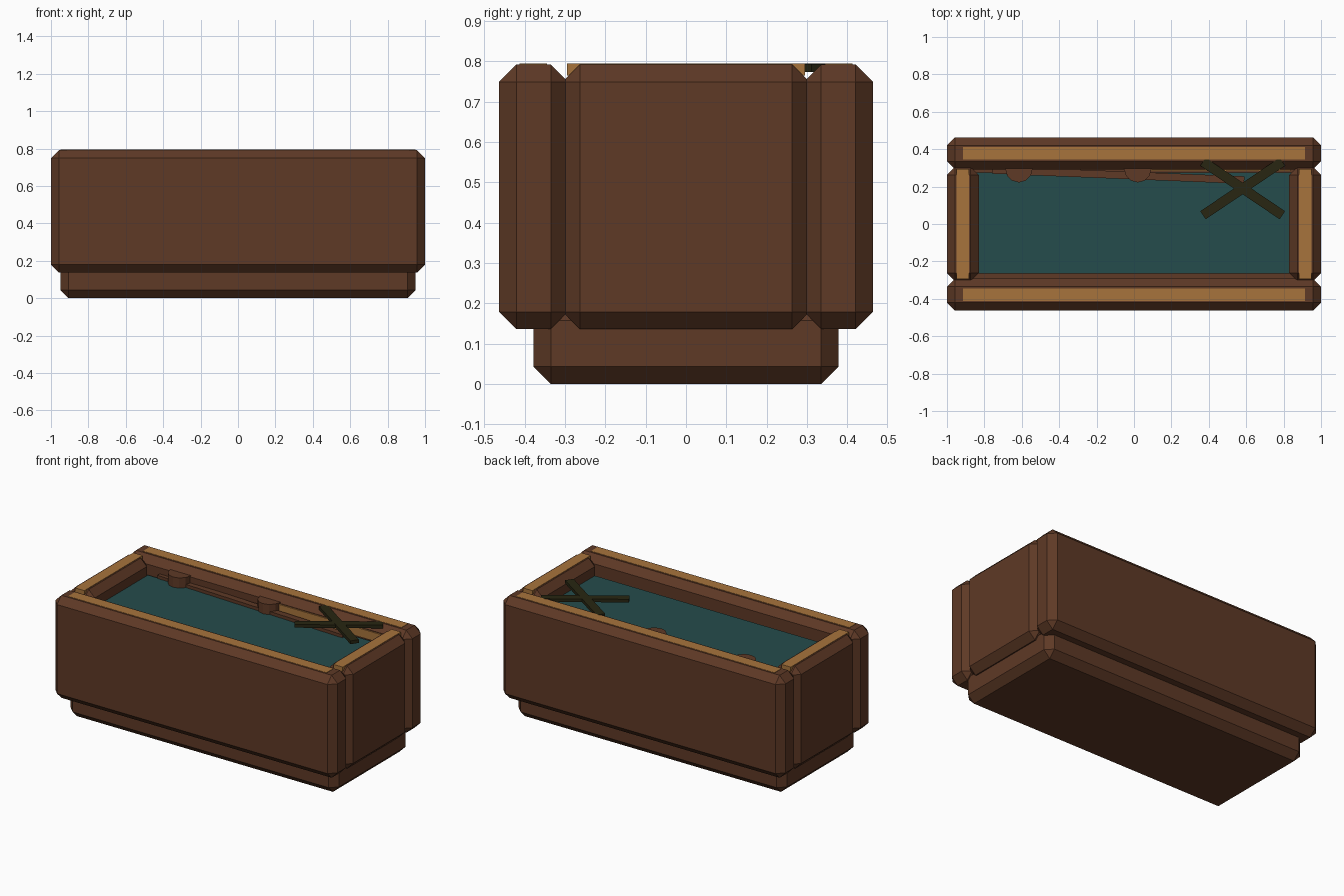
import bpy, bmesh, math
from mathutils import Matrix

if "Cube" in bpy.data.objects:
    bpy.data.objects.remove(bpy.data.objects["Cube"])


def material(name, rgb):
    m = bpy.data.materials.new(name)
    m.diffuse_color = (*rgb, 1)
    m.use_nodes = True
    m.node_tree.nodes["Principled BSDF"].inputs["Base Color"].default_value = m.diffuse_color
    return m


WOOD = material("dark_brown_wood", (0.112, 0.041, 0.019))
TRIM = material("ochre_trim", (0.39, 0.175, 0.045))
WATER = material("deep_teal", (0.018, 0.072, 0.072))
OLIVE = material("dark_olive", (0.021, 0.019, 0.006))


def finish(name, bm, mat):
    me = bpy.data.meshes.new(name)
    bm.to_mesh(me)
    bm.free()
    me.materials.append(mat)
    ob = bpy.data.objects.new(name, me)
    bpy.context.collection.objects.link(ob)
    return ob


def box(name, lo, hi, mat, bevel=0.0, turn=0.0):
    """Box between two corners, optionally chamfered and turned about its own centre."""
    size = [b - a for a, b in zip(lo, hi)]
    mid = [(a + b) / 2 for a, b in zip(lo, hi)]
    bm = bmesh.new()
    bmesh.ops.create_cube(bm, size=1, matrix=Matrix.Diagonal((*size, 1)))
    if bevel:
        bmesh.ops.bevel(bm, geom=bm.edges[:], offset=bevel, segments=1,
                        profile=0.5, affect='EDGES')
    ob = finish(name, bm, mat)
    ob.location = mid
    ob.rotation_euler.z = math.radians(turn)
    return ob


C, TOP = 0.043, 0.792

# plinth
box("plinth", (-0.95, -0.378, 0), (0.95, 0.378, 0.20), WOOD, C)

# chamfered walls and the trim strips let into their tops
for label, s in (("front", -1), ("back", 1)):
    y0, y1 = sorted((s * 0.292, s * 0.463))
    box(label + "_wall", (-1, y0, 0.136), (1, y1, TOP), WOOD, C)
    y0, y1 = sorted((s * 0.345, s * 0.412))
    box(label + "_trim", (-0.915, y0, 0.765), (0.915, y1, TOP + 0.002), TRIM)
for label, s in (("left", -1), ("right", 1)):
    x0, x1 = sorted((s * 0.83, s))
    box(label + "_wall", (x0, -0.306, 0.136), (x1, 0.306, TOP), WOOD, C)
    x0, x1 = sorted((s * 0.882, s * 0.948))
    box(label + "_trim", (x0, -0.295, 0.765), (x1, 0.295, TOP + 0.002), TRIM)

# filling surface
box("water", (-0.85, -0.264, 0.64), (0.85, 0.275, 0.69), WATER)

# slanted rail along the back, with an ochre strip behind it
box("rail", (-0.76, 0.242, 0.66), (0.59, 0.282, 0.71), WOOD, turn=-2.3)
box("rail_strip", (0.05, 0.284, 0.69), (0.84, 0.294, 0.745), TRIM)

# round studs half sunk into the back wall
for i, x in enumerate((-0.615, 0.02)):
    bm = bmesh.new()
    bmesh.ops.create_cone(bm, cap_ends=True, segments=12, radius1=0.073,
                          radius2=0.073, depth=0.07)
    finish(f"stud_{i + 1}", bm, WOOD).location = (x, 0.295, 0.72)

# crossed slats
for i, a in enumerate((34, -34)):
    box(f"crossed_slat_{i + 1}", (0.325, 0.164, 0.773), (0.837, 0.216, 0.793 + 0.001 * i),
        OLIVE, turn=a)
